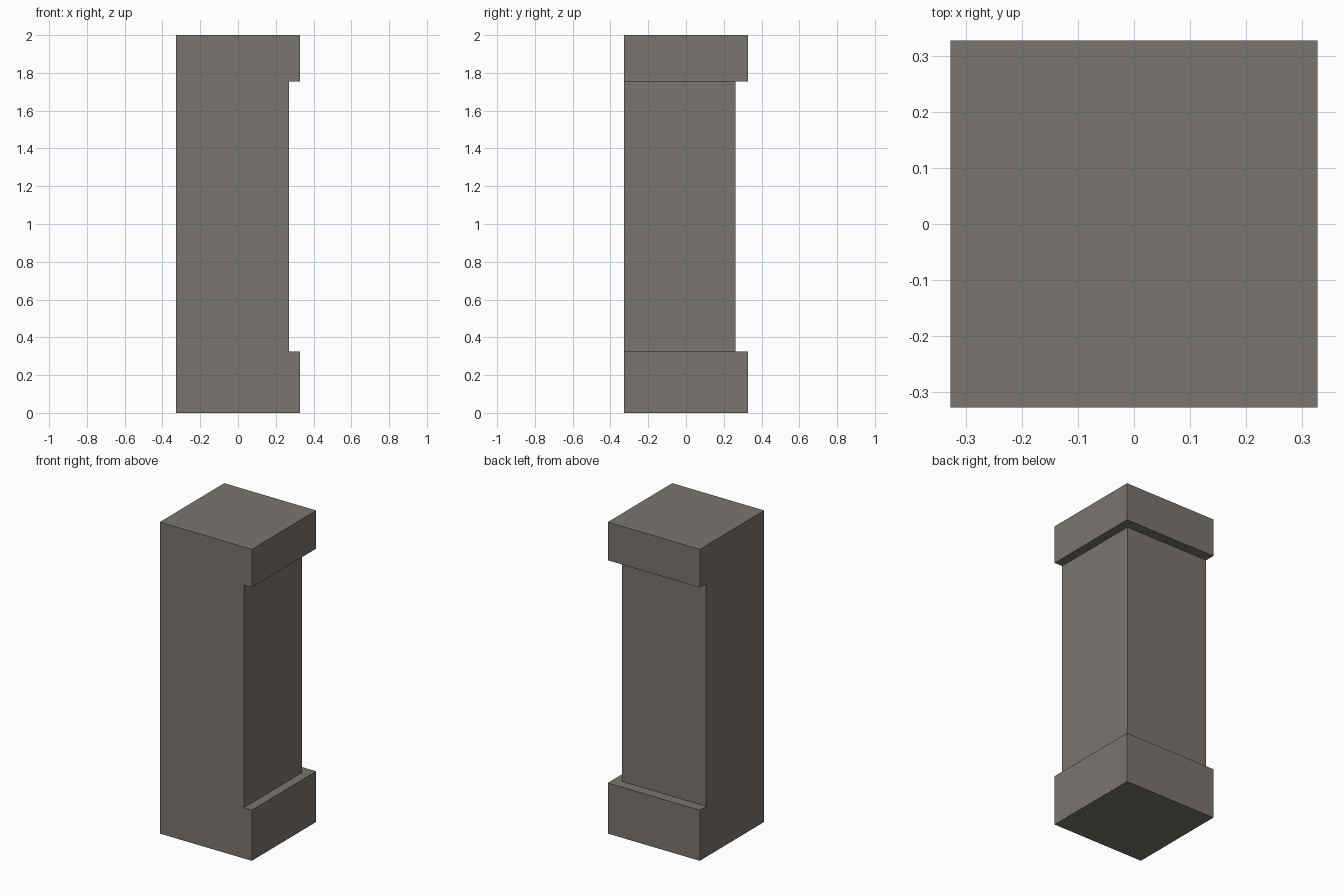
import bpy
from mathutils import Vector

default = bpy.data.objects.get("Cube")
if default:
    bpy.data.objects.remove(default, do_unlink=True)

HALF = 0.327                      # half width of base and cap
SHAFT_X, SHAFT_Y = 0.27, 0.262    # recessed shaft faces
BASE_TOP, CAP_BOTTOM, HEIGHT = 0.325, 1.755, 2.0

stone = bpy.data.materials.new("warm grey stone")
stone.use_nodes = True
colour = (0.195, 0.178, 0.156, 1)
stone.diffuse_color = colour
stone.node_tree.nodes["Principled BSDF"].inputs["Base Color"].default_value = colour


def box(name, low, high):
    """Axis-aligned box between two corners."""
    low, high = Vector(low), Vector(high)
    bpy.ops.mesh.primitive_cube_add(size=1)
    obj = bpy.context.object
    obj.name = name
    for v in obj.data.vertices:
        v.co = (low + high) / 2 + v.co * (high - low)
    obj.data.materials.append(stone)
    return obj


def cut(target, cutter):
    """Subtract the cutter and discard it."""
    mod = target.modifiers.new("recess", "BOOLEAN")
    mod.operation = "DIFFERENCE"
    mod.solver = "EXACT"
    mod.object = cutter
    cutter.hide_render = True
    bpy.context.view_layer.objects.active = target
    bpy.ops.object.modifier_apply(modifier=mod.name)
    bpy.data.objects.remove(cutter, do_unlink=True)


# Full block, flush on its front and right sides
pillar = box("corner_pillar", (-HALF, -HALF, 0), (HALF, HALF, HEIGHT))

# Recesses on the left and back leave the shaft between base and cap
cut(pillar, box("left_recess", (SHAFT_X, -1, BASE_TOP), (1, 1, CAP_BOTTOM)))
cut(pillar, box("back_recess", (-1, SHAFT_Y, BASE_TOP), (1, 1, CAP_BOTTOM)))
